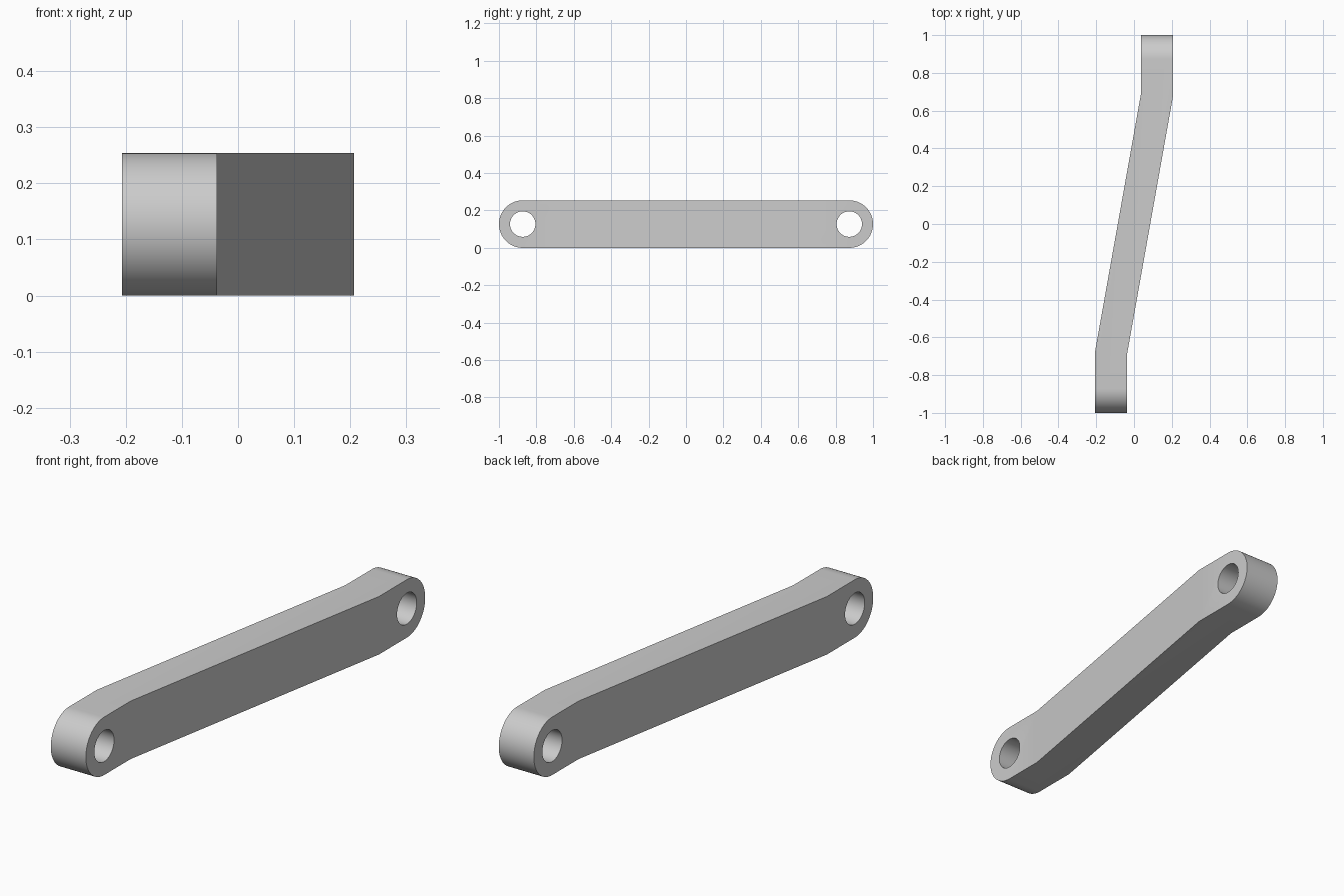
import bpy
import bmesh
from math import cos, sin, pi, radians

if "Cube" in bpy.data.objects:
    bpy.data.objects.remove(bpy.data.objects["Cube"], do_unlink=True)

RADIUS = 0.127      # rounded end radius, half the bar height
PIN_Y = 1 - RADIUS  # pin hole centre
HOLE = 0.068
OUTER, INNER = 0.207, 0.037
SEGMENTS = 64


def prism(name, points, offset):
    """Extrude a closed outline along the offset vector."""
    bm = bmesh.new()
    face = bm.faces.new([bm.verts.new(p) for p in points])
    result = bmesh.ops.extrude_face_region(bm, geom=[face], use_keep_orig=True)
    moved = [v for v in result["geom"] if isinstance(v, bmesh.types.BMVert)]
    bmesh.ops.translate(bm, verts=moved, vec=offset)
    bmesh.ops.recalc_face_normals(bm, faces=bm.faces)
    mesh = bpy.data.meshes.new(name)
    bm.to_mesh(mesh)
    bm.free()
    obj = bpy.data.objects.new(name, mesh)
    bpy.context.collection.objects.link(obj)
    return obj


def arc(y, radius, start, sweep, count):
    """Points on an arc in the side plane."""
    return [(-0.5, y + radius * cos(start + sweep * i / count),
             RADIUS + radius * sin(start + sweep * i / count))
            for i in range(count + 1)]


# Offset bar: plan outline, point-symmetric about the centre
half = [(-OUTER, -1.1), (-INNER, -1.1), (-INNER, -0.69), (OUTER, 0.68)]
outline = half + [(-x, -y) for x, y in half]
bar = prism("link_arm", [(x, y, -0.1) for x, y in outline], (0, 0, 0.5))

# Rounded side profile and the two pin holes
side = arc(PIN_Y, RADIUS, -pi / 2, pi, SEGMENTS // 2)
side += arc(-PIN_Y, RADIUS, pi / 2, pi, SEGMENTS // 2)
cutters = [(prism("rounded_profile", side, (1, 0, 0)), "INTERSECT")]
for name, y in (("front_pin_hole", -PIN_Y), ("back_pin_hole", PIN_Y)):
    ring = arc(y, HOLE, 0, 2 * pi, SEGMENTS)[:-1]
    cutters.append((prism(name, ring, (1, 0, 0)), "DIFFERENCE"))

bpy.context.view_layer.objects.active = bar
for cutter, operation in cutters:
    cutter.hide_render = True
    mod = bar.modifiers.new(cutter.name, "BOOLEAN")
    mod.object, mod.operation, mod.solver = cutter, operation, "EXACT"
    bpy.ops.object.modifier_apply(modifier=mod.name)
    bpy.data.objects.remove(cutter, do_unlink=True)

# Plain grey metal
grey = bpy.data.materials.new("plain_grey")
grey.use_nodes = True
colour = (0.6, 0.6, 0.6, 1)
grey.diffuse_color = colour
grey.node_tree.nodes["Principled BSDF"].inputs["Base Color"].default_value = colour
bar.data.materials.clear()
bar.data.materials.append(grey)

bpy.ops.object.select_all(action="DESELECT")
bar.select_set(True)
bpy.ops.object.shade_smooth_by_angle(angle=radians(30))
